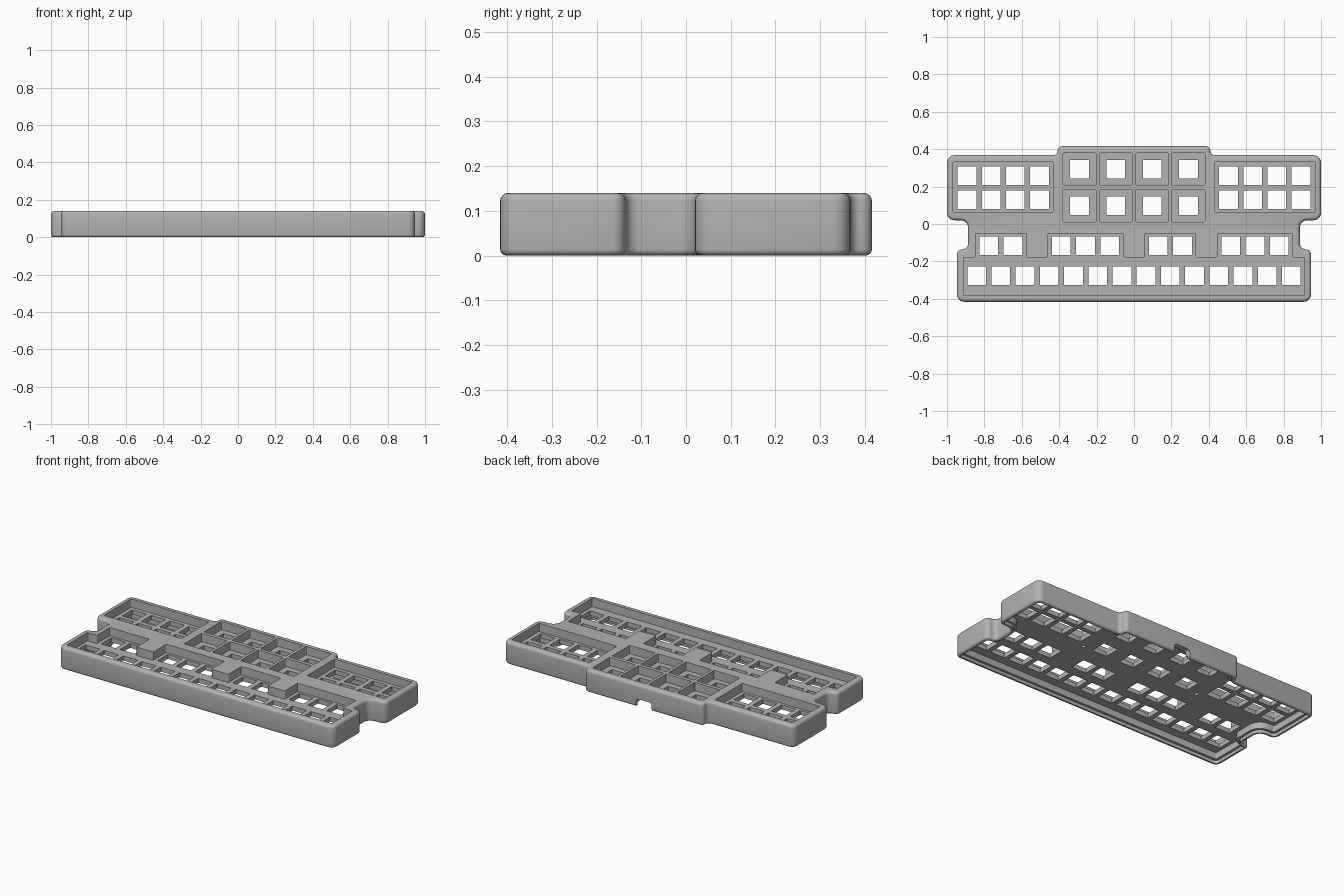
import bpy
import bmesh
import math
from mathutils import Matrix, Vector

cube = bpy.data.objects.get("Cube")
if cube:
    bpy.data.objects.remove(cube, do_unlink=True)

GREY = (0.45, 0.45, 0.45, 1)
material = bpy.data.materials.new("matte grey")
material.use_nodes = True
material.diffuse_color = GREY
bsdf = material.node_tree.nodes["Principled BSDF"]
bsdf.inputs["Base Color"].default_value = GREY
bsdf.inputs["Roughness"].default_value = 0.6


def ring(corners, inset=0.0, segments=6):
    """Rounded counter-clockwise outline from (x, y, radius) corners, moved inward."""
    points = []
    for i, (x, y, r) in enumerate(corners):
        p = Vector((x, y))
        a = (p - Vector(corners[i - 1][:2])).normalized()
        b = (Vector(corners[(i + 1) % len(corners)][:2]) - p).normalized()
        convex = a.x * b.y - a.y * b.x > 0
        p += inset * (Vector((-a.y, a.x)) + Vector((-b.y, b.x)))
        small = max(r - inset, min(r, 0.004))
        radius = small if convex else 2 * r - small
        centre = p - a * radius + b * radius
        for s in range(segments + 1):
            t = s / segments * math.pi / 2
            points.append(centre - b * radius * math.cos(t) + a * radius * math.sin(t))
    return points


def loft(bm, rings):
    """Skin a stack of (outline, z) and cap both ends."""
    loops = [[bm.verts.new((p.x, p.y, z)) for p in pts] for pts, z in rings]
    for low, high in zip(loops, loops[1:]):
        for i in range(len(low)):
            j = (i + 1) % len(low)
            bm.faces.new((low[i], low[j], high[j], high[i]))
    bm.faces.new(loops[0][::-1])
    bm.faces.new(loops[-1])


def prism(bm, corners, z0, z1, segments=3):
    pts = ring(corners, 0, segments)
    loft(bm, [(pts, z0), (pts, z1)])


def box_corners(x0, x1, y0, y1, r=0.006):
    return [(x0, y0, r), (x1, y0, r), (x1, y1, r), (x0, y1, r)]


def finish(bm, name):
    bmesh.ops.recalc_face_normals(bm, faces=bm.faces)
    mesh = bpy.data.meshes.new(name)
    bm.to_mesh(mesh)
    bm.free()
    mesh.materials.append(material)
    obj = bpy.data.objects.new(name, mesh)
    bpy.context.collection.objects.link(obj)
    return obj


def cut(target, bm, name):
    """Subtract a cutter for good, then discard it."""
    cutter = finish(bm, name)
    cutter.hide_render = True
    mod = target.modifiers.new(name, "BOOLEAN")
    mod.operation = "DIFFERENCE"
    mod.solver = "EXACT"
    mod.object = cutter
    graph = bpy.context.evaluated_depsgraph_get()
    mesh = bpy.data.meshes.new_from_object(target.evaluated_get(graph))
    target.modifiers.clear()
    target.data = mesh
    bpy.data.objects.remove(cutter, do_unlink=True)


# Hollow shell: stepped cavity, rounded bottom rim, outer wall, rounded top
TOP, FLOOR, UNDER = 0.14, 0.088, 0.06
half = [(0.947, -0.416, 0.04), (0.947, -0.135, 0.03), (0.887, -0.135, 0.03),
        (0.887, 0.02, 0.04), (1.0, 0.02, 0.04), (1.0, 0.368, 0.04),
        (0.408, 0.368, 0.024), (0.408, 0.416, 0.024)]
outline = half + [(-x, y, r) for x, y, r in reversed(half)]
profile = [(0.035, UNDER), (0.035, 0.02), (0.02, 0.02), (0.02, 0.0)]
for z_mid, radius, start in ((0.014, 0.014, -90), (TOP - 0.018, 0.018, 0)):
    for step in range(5):
        t = math.radians(start + step * 22.5)
        profile.append((radius * (1 - math.cos(t)), z_mid + radius * math.sin(t)))
bm = bmesh.new()
loft(bm, [(ring(outline, inset), z) for inset, z in profile])
case = finish(bm, "keyboard_case")

# Key layout
PITCH = 0.1294
front_x = [(i - 6.5) * PITCH for i in range(14)]
groups = [(0, 1), (3, 5), (7, 8), (10, 12)]
big_keys = [(x * 0.194, y) for x in (-1.5, -0.5, 0.5, 1.5) for y in (0.293, 0.098)]

# Recesses in the top: front tray with raised-row bays, wing trays, big key wells
bm = bmesh.new()
tray = [(-0.912, -0.381, 0.006), (0.912, -0.381, 0.006), (0.912, -0.178, 0.006)]
for first, last in reversed(groups):
    x0 = front_x[first] + PITCH / 2 - 0.071
    x1 = front_x[last] + PITCH / 2 + 0.071
    tray += [(x1, -0.178, 0.006), (x1, -0.05, 0.006),
             (x0, -0.05, 0.006), (x0, -0.178, 0.006)]
tray.append((-0.912, -0.178, 0.006))
prism(bm, tray, FLOOR, 0.2)
prism(bm, box_corners(0.432, 0.968, 0.063, 0.332), FLOOR, 0.2)
prism(bm, box_corners(-0.968, -0.432, 0.063, 0.332), FLOOR, 0.2)
for x, y in big_keys:
    prism(bm, box_corners(x - 0.088, x + 0.088, y - 0.086, y + 0.086), FLOOR, 0.2)
cut(case, bm, "recess_cutter")

# Square switch holes through the plate
holes = [(x, -0.277) for x in front_x] + big_keys
for first, last in groups:
    holes += [(front_x[i] + PITCH / 2, -0.116) for i in range(first, last + 1)]
for side in (-1, 1):
    holes += [(side * (0.505 + i * PITCH), y) for i in range(4) for y in (0.258, 0.13)]
bm = bmesh.new()
for x, y in holes:
    prism(bm, box_corners(x - 0.05, x + 0.05, y - 0.05, y + 0.05, 0.002), 0.03, 0.2, 1)
cut(case, bm, "switch_hole_cutter")

# Cable notch in the back wall and two blind screw holes underneath
bm = bmesh.new()
prism(bm, box_corners(-0.055, 0.055, -0.03, 0.05, 0.02), -0.45, -0.365, 5)
bmesh.ops.rotate(bm, verts=bm.verts, cent=(0, 0, 0),
                 matrix=Matrix.Rotation(math.radians(90), 3, "X"))
for side in (-1, 1):
    bmesh.ops.create_cone(bm, cap_ends=True, segments=16, radius1=0.012, radius2=0.012,
                          depth=0.06, matrix=Matrix.Translation((side * 0.409, 0.05, 0.07)))
cut(case, bm, "notch_cutter")

# Smooth rounded edges, crisp recesses
bpy.ops.object.select_all(action="DESELECT")
case.select_set(True)
bpy.context.view_layer.objects.active = case
bpy.ops.object.shade_smooth_by_angle(angle=math.radians(30))
